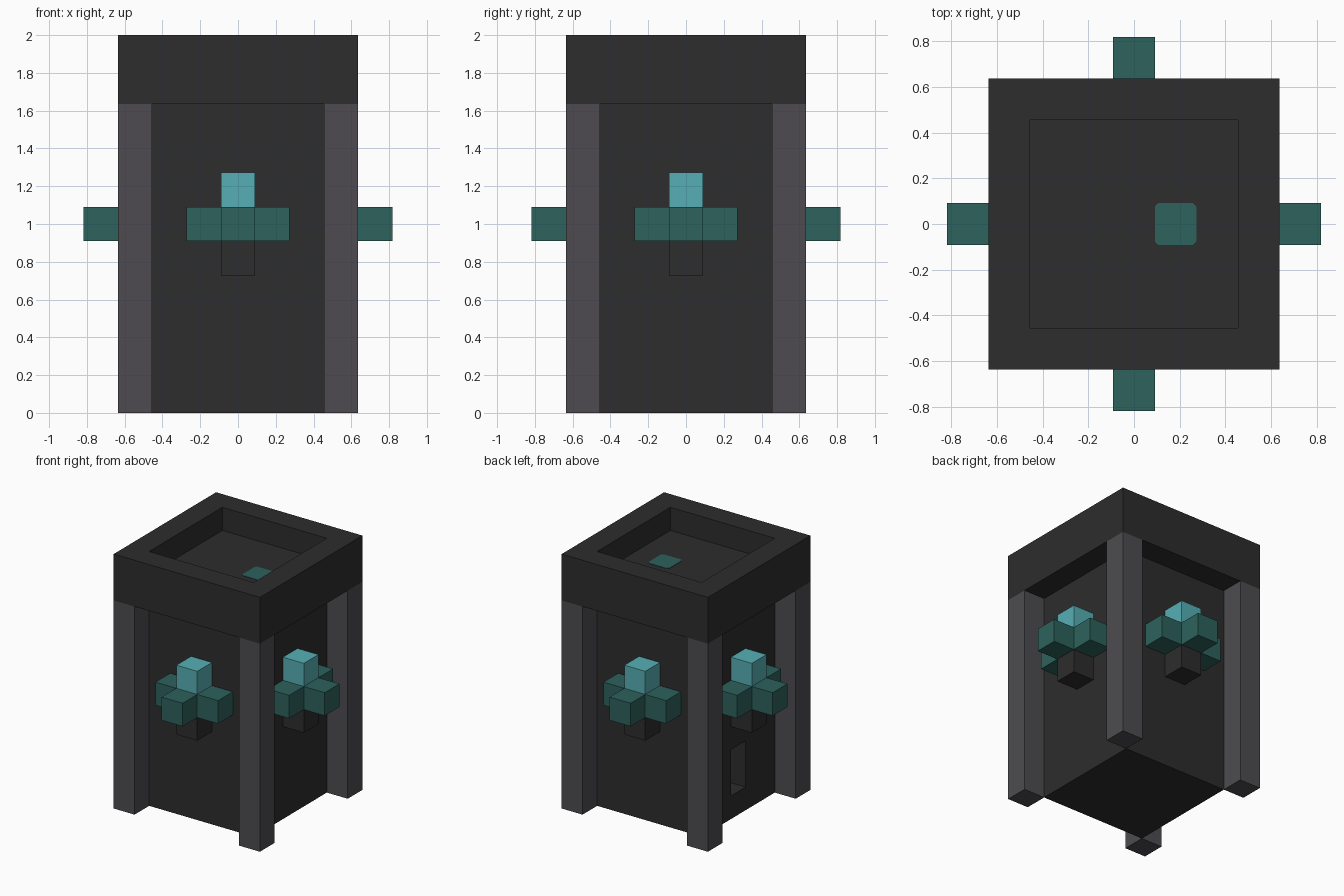
import bpy
import bmesh
from mathutils import Matrix, Vector
from math import pi

U = 2 / 11  # block size: the whole model is eleven blocks tall

cube = bpy.data.objects.get("Cube")
if cube:
    bpy.data.objects.remove(cube, do_unlink=True)


def material(name, r, g, b):
    m = bpy.data.materials.new(name)
    m.use_nodes = True
    m.diffuse_color = (r, g, b, 1)
    m.node_tree.nodes["Principled BSDF"].inputs["Base Color"].default_value = (r, g, b, 1)
    return m


charcoal = material("charcoal", 0.026, 0.026, 0.026)
grey = material("post grey", 0.074, 0.071, 0.080)
teal = material("dark teal", 0.026, 0.122, 0.107)
cyan = material("light cyan", 0.093, 0.429, 0.462)


def box(name, centre, size, mat, turn=0):
    """Box measured in blocks, turned about the vertical axis."""
    bm = bmesh.new()
    bmesh.ops.create_cube(bm, size=1)
    bmesh.ops.scale(bm, vec=Vector(size) * U, verts=bm.verts)
    bmesh.ops.translate(bm, vec=Vector(centre) * U, verts=bm.verts)
    bmesh.ops.transform(bm, matrix=Matrix.Rotation(turn, 4, "Z"), verts=bm.verts)
    mesh = bpy.data.meshes.new(name)
    bm.to_mesh(mesh)
    bm.free()
    mesh.materials.append(mat)
    ob = bpy.data.objects.new(name, mesh)
    bpy.context.collection.objects.link(ob)
    return ob


def cut(ob, centre, size):
    """Cut a box-shaped hole and discard the cutter."""
    cutter = box("cutter", centre, size, charcoal)
    cutter.hide_render = True
    mod = ob.modifiers.new("hole", "BOOLEAN")
    mod.operation = "DIFFERENCE"
    mod.solver = "EXACT"
    mod.object = cutter
    bpy.context.view_layer.objects.active = ob
    bpy.ops.object.modifier_apply(modifier=mod.name)
    bpy.data.objects.remove(cutter, do_unlink=True)


# Central tower with a small doorway in its right side
tower = box("tower", (0, 0, 5), (5, 5, 10), charcoal)
cut(tower, (-2.5, 0, 2), (2, 1, 2))

# Square rim around the sunken roof
rim = box("roof_rim", (0, 0, 10), (7, 7, 2), charcoal)
cut(rim, (0, 0, 10), (5, 5, 4))

# Small plate with clipped corners on the roof floor
plate = box("roof_plate", (1, 0, 10.01), (1, 1, 0.02), teal)
bm = bmesh.new()
bm.from_mesh(plate.data)
uprights = [e for e in bm.edges if abs(e.verts[0].co.z - e.verts[1].co.z) > 0.001]
bmesh.ops.bevel(bm, geom=uprights, offset=0.015, segments=1, affect="EDGES")
bm.to_mesh(plate.data)
bm.free()

# Corner posts and a cluster of blocks on each of the four sides
for i, side in enumerate(("front", "left", "back", "right")):
    turn = i * pi / 2
    box(f"{side}_post", (3, -3, 4.5), (1, 1, 9), grey, turn)
    box(f"{side}_crossbar", (0, -3, 5.5), (3, 1, 1), teal, turn)
    box(f"{side}_knob", (0, -4, 5.5), (1, 1, 1), teal, turn)
    box(f"{side}_flame", (0, -3, 6.5), (1, 1, 1), cyan, turn)
    box(f"{side}_bracket", (0, -3, 4.5), (1, 1, 1), charcoal, turn)
